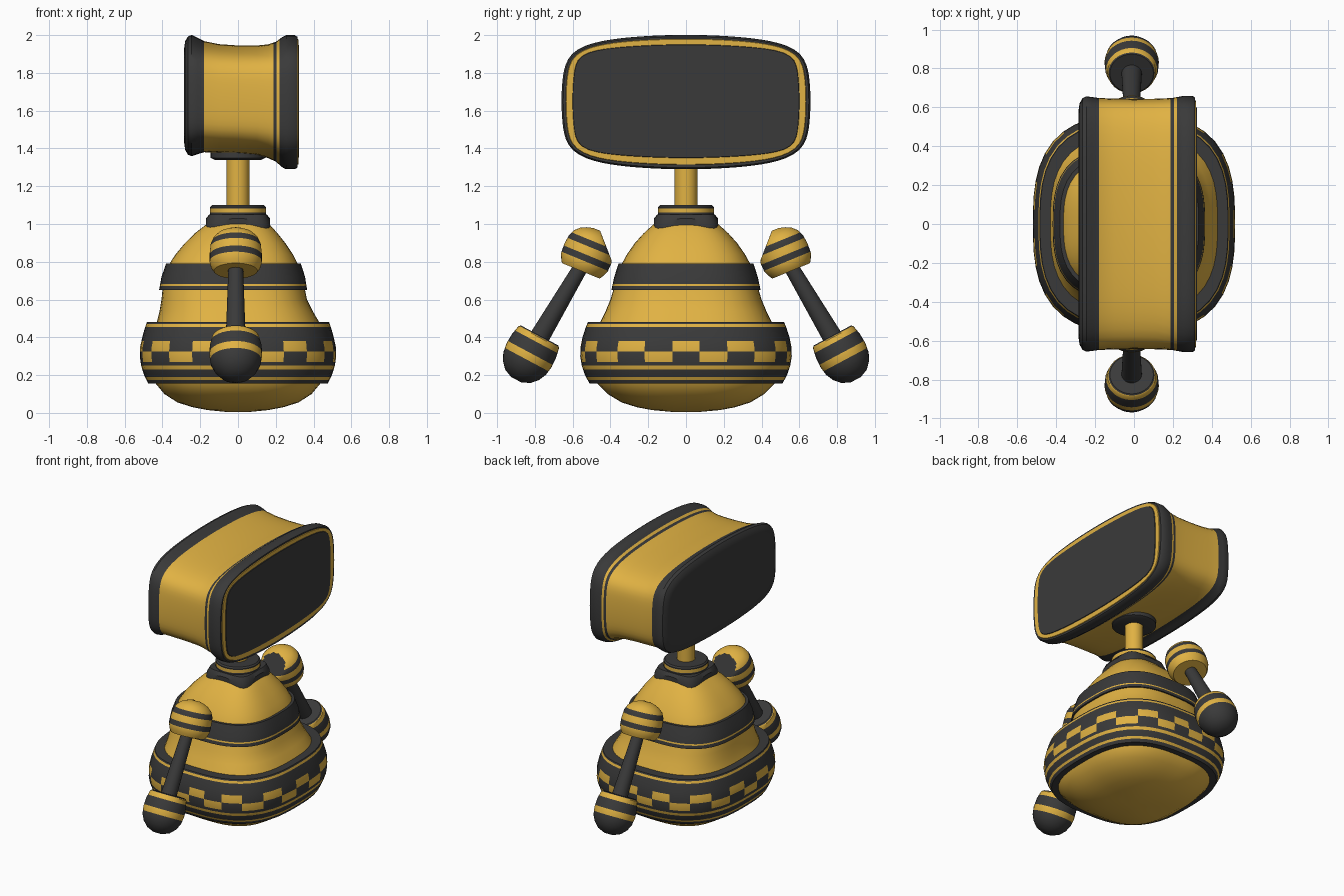
import bpy, bmesh, math
from mathutils import Matrix, Vector

if "Cube" in bpy.data.objects:
    bpy.data.objects.remove(bpy.data.objects["Cube"])


def material(name, rgb):
    m = bpy.data.materials.new(name)
    m.use_nodes = True
    m.diffuse_color = (*rgb, 1)
    m.node_tree.nodes["Principled BSDF"].inputs["Base Color"].default_value = (*rgb, 1)
    return m


DARK, YELLOW = 0, 1
MATS = [material("charcoal", (0.042, 0.042, 0.042)),
        material("warm yellow", (0.75, 0.445, 0.056))]
UP = Matrix.Identity(4)


def frame(origin, u, v, w):
    m = Matrix((u, v, w)).transposed().to_4x4()
    m.translation = origin
    return m


def ring_at(prof, t):
    """Interpolate the profile (t, half_u, half_v, shift_u, shift_v) at t."""
    for p, q in zip(prof, prof[1:]):
        if p[0] <= t <= q[0]:
            return Vector(p).lerp(Vector(q), (t - p[0]) / (q[0] - p[0]))


def loft(name, prof, yellow=(), power=2.0, seg=32, m=UP, paint=None, shape=None,
         cuts=(), warp=0):
    """Stack superellipse rings along an axis; yellow holds the yellow spans."""
    prof = [tuple(p) + (0,) * (5 - len(p)) for p in prof]
    lo, hi = prof[0][0], prof[-1][0]
    ts = {p[0] for p in prof} | set(cuts) | {t for s in yellow for t in s if lo < t < hi}
    ts = sorted(ts)
    bm = bmesh.new()
    rings = []
    for t in ts:
        _, a, b, su, sv = ring_at(prof, t)
        ring = []
        for i in range(seg):
            ang = math.tau * i / seg
            ang += warp * math.sin(2 * ang)
            c, s = math.cos(ang), math.sin(ang)
            r = (abs(c / a) ** power + abs(s / b) ** power) ** (-1 / power)
            co = Vector((su + r * c, sv + r * s, t))
            ring.append(bm.verts.new(shape(co) if shape else co))
        rings.append(ring)

    def colour(t):
        return YELLOW if any(p <= t <= q for p, q in yellow) else DARK

    for k in range(len(ts) - 1):
        mid = (ts[k] + ts[k + 1]) / 2
        for i in range(seg):
            j = (i + 1) % seg
            f = bm.faces.new((rings[k][i], rings[k][j], rings[k + 1][j], rings[k + 1][i]))
            own = paint(f, mid, i) if paint else None
            f.material_index = colour(mid) if own is None else own
    bm.faces.new(rings[0][::-1]).material_index = colour(lo)
    bm.faces.new(rings[-1]).material_index = colour(hi)
    bm.transform(m)
    bmesh.ops.recalc_face_normals(bm, faces=bm.faces)
    me = bpy.data.meshes.new(name)
    bm.to_mesh(me)
    bm.free()
    for mat in MATS:
        me.materials.append(mat)
    ob = bpy.data.objects.new(name, me)
    bpy.context.collection.objects.link(ob)
    bpy.ops.object.select_all(action="DESELECT")
    ob.select_set(True)
    bpy.context.view_layer.objects.active = ob
    bpy.ops.object.shade_smooth_by_angle(angle=math.radians(35))


ALL = [(-9, 9)]
SQUIRCLE = 2.8

# Pear-shaped body
loft("body", [(.005, .06, .07), (.015, .16, .18), (.03, .24, .26), (.055, .32, .34),
              (.1, .39, .415), (.16, .44, .475), (.3, .47, .5), (.42, .455, .48),
              (.48, .43, .455), (.54, .405, .425, -.01), (.6, .385, .4, -.02),
              (.7, .37, .37, -.025), (.78, .345, .345, -.024), (.84, .31, .312, -.02),
              (.9, .265, .27, -.015), (.95, .22, .225, -.01), (1.0, .165, .17),
              (1.04, .11, .11)], ALL, SQUIRCLE, 52)


# Wide hip band with a checkered strip
def checker(f, z, i):
    if .27 < z < .38:
        return ((i + 1) // 2 + (z > .325)) % 2
    return None


loft("hip_band", [(.155, .475, .51), (.2, .497, .535), (.25, .513, .552), (.3, .52, .56),
                  (.35, .518, .558), (.4, .507, .548), (.45, .493, .532), (.48, .483, .52)],
     [(.175, .19), (.23, .25), (.455, .47)], SQUIRCLE, 52,
     paint=checker, cuts=(.27, .325, .38), warp=.07)

# Chest band
loft("chest_band", [(.65, .392, .395, -.026), (.72, .38, .38, -.025),
                    (.79, .357, .357, -.024)], [(.672, .682)], SQUIRCLE, 52)


# Square collar whose corners droop over the shoulders
def droop(co):
    if co.z < 1.04:
        co.z -= .6 * (co.xy.length - .17)
    return co


loft("collar", [(.985, .17, .17), (1.03, .17, .17), (1.05, .152, .152)],
     power=5, seg=48, shape=droop)
loft("neck_ring", [(1.04, .147, .147), (1.09, .147, .147), (1.1, .138, .138)],
     [(1.06, 1.083)])
loft("neck", [(1.08, .06, .06), (1.4, .06, .06)], ALL)
loft("neck_socket", [(1.34, .125, .125), (1.35, .145, .145), (1.4, .145, .145)])


# Head: box with bowed edges lofted along x, pinched at the waist
def bow(co):
    u, v = co.x / .65, (co.y - 1.65) / .35
    co.x *= 1 - .055 * v * v
    co.y -= .35 * v * .15 * u * u
    return co


side = frame((0, 0, 0), (0, 1, 0), (0, 0, 1), (1, 0, 0))
head = [(-.285, .585, .25, 1.68), (-.28, .62, .288, 1.68), (-.265, .647, .313, 1.68),
        (-.245, .656, .321, 1.68), (-.215, .653, .309, 1.678), (-.18, .648, .294, 1.674),
        (-.1, .645, .287, 1.665), (0, .643, .285, 1.66), (.1, .644, .289, 1.656),
        (.16, .646, .301, 1.65), (.2, .649, .317, 1.647), (.235, .655, .345, 1.645),
        (.255, .659, .355, 1.645), (.3, .659, .355, 1.645), (.315, .65, .346, 1.645)]
loft("head", [(x, y, z, 0, c) for x, y, z, c in head],
     [(-.18, .187), (.205, .22)], 6.5, 128, side, shape=bow)
loft("screen_rim", [(.312, .638, .335, 0, 1.647), (.319, .634, .331, 0, 1.647)],
     ALL, 7, 128, side, shape=bow)
loft("screen", [(.316, .602, .302, 0, 1.65), (.323, .598, .298, 0, 1.65)],
     (), 9, 128, side, shape=bow)

# Arms, mirrored across y
X0 = -.012
for tag, s in (("right", -1), ("left", 1)):
    # Shoulder bell with a flat dark face turned to the body
    axis = Vector((0, -s * .38, .925)).normalized()
    m = frame((X0, s * .557, .752), (1, 0, 0), axis.cross((1, 0, 0)), axis)
    inv = m.inverted()
    normal = Vector((0, -s * .93, .36)).normalized()
    point = Vector((X0, s * .418, .87))

    def flatten(co):
        w = m @ co
        d = (w - point).dot(normal)
        return inv @ (w - normal * d) if d > 0 else co

    def inner_face(f, t, i):
        flat = all(abs((m @ v.co - point).dot(normal)) < 1e-4 for v in f.verts)
        return DARK if flat else None

    loft(tag + "_shoulder", [(0, .115, .108), (.02, .13, .12), (.05, .138, .133),
                             (.1, .138, .135), (.15, .133, .13), (.185, .118, .115),
                             (.21, .092, .09), (.225, .06, .06), (.235, .025, .025)],
         [(0, .055), (.09, .135), (.17, .24)], m=m, paint=inner_face, shape=flatten,
         cuts=(.12, .16, .2), seg=48)

    # Forearm
    a, b = Vector((X0, s * .54, .80)), Vector((X0, s * .80, .36))
    d = (b - a).normalized()
    loft(tag + "_forearm", [(0, .038, .038), ((b - a).length, .054, .054)],
         m=frame(a, (1, 0, 0), d.cross((1, 0, 0)), d))

    # Rounded hand with a dark top
    d = Vector((0, s * .47, -.88)).normalized()
    loft(tag + "_hand", [(0, .112, .112), (.01, .124, .122), (.06, .137, .132),
                         (.12, .14, .135), (.17, .132, .127), (.21, .112, .108),
                         (.245, .078, .076), (.265, .03, .03)],
         [(.006, .038), (.105, .145)],
         m=frame((X0, s * .775, .41), (1, 0, 0), d.cross((1, 0, 0)), d))
